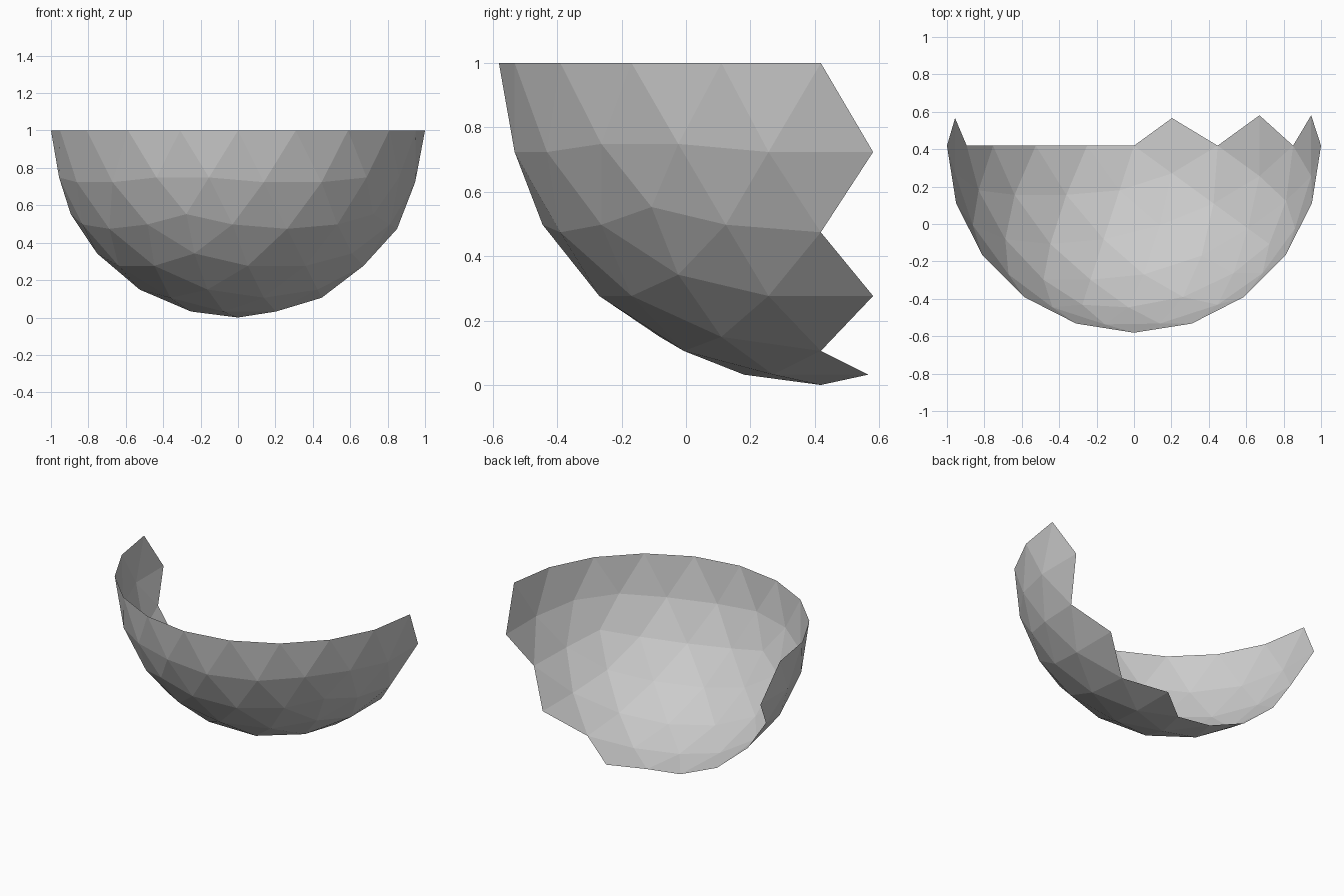
import bpy
import bmesh

cube = bpy.data.objects.get("Cube")
if cube:
    bpy.data.objects.remove(cube, do_unlink=True)

# Plain grey material
grey = bpy.data.materials.new("plain grey")
grey.use_nodes = True
colour = (0.6, 0.6, 0.6, 1)
grey.diffuse_color = colour
grey.node_tree.nodes["Principled BSDF"].inputs["Base Color"].default_value = colour

# Faceted sphere, keeping only the faces of the lower front quarter
bm = bmesh.new()
bmesh.ops.create_icosphere(bm, subdivisions=3, radius=1)
unwanted = []
for face in bm.faces:
    centre = face.calc_center_median()
    if centre.z > 0 or centre.y > 0.01:
        unwanted.append(face)
bmesh.ops.delete(bm, geom=unwanted, context='FACES')

# Stand the shell on the ground and centre it from front to back
depth = [v.co.y for v in bm.verts]
lowest = min(v.co.z for v in bm.verts)
shift = (0, -(min(depth) + max(depth)) / 2, -lowest)
bmesh.ops.translate(bm, verts=bm.verts, vec=shift)

mesh = bpy.data.meshes.new("quarter_shell")
bm.to_mesh(mesh)
bm.free()
mesh.materials.append(grey)
shell = bpy.data.objects.new("quarter_shell", mesh)
bpy.context.collection.objects.link(shell)
